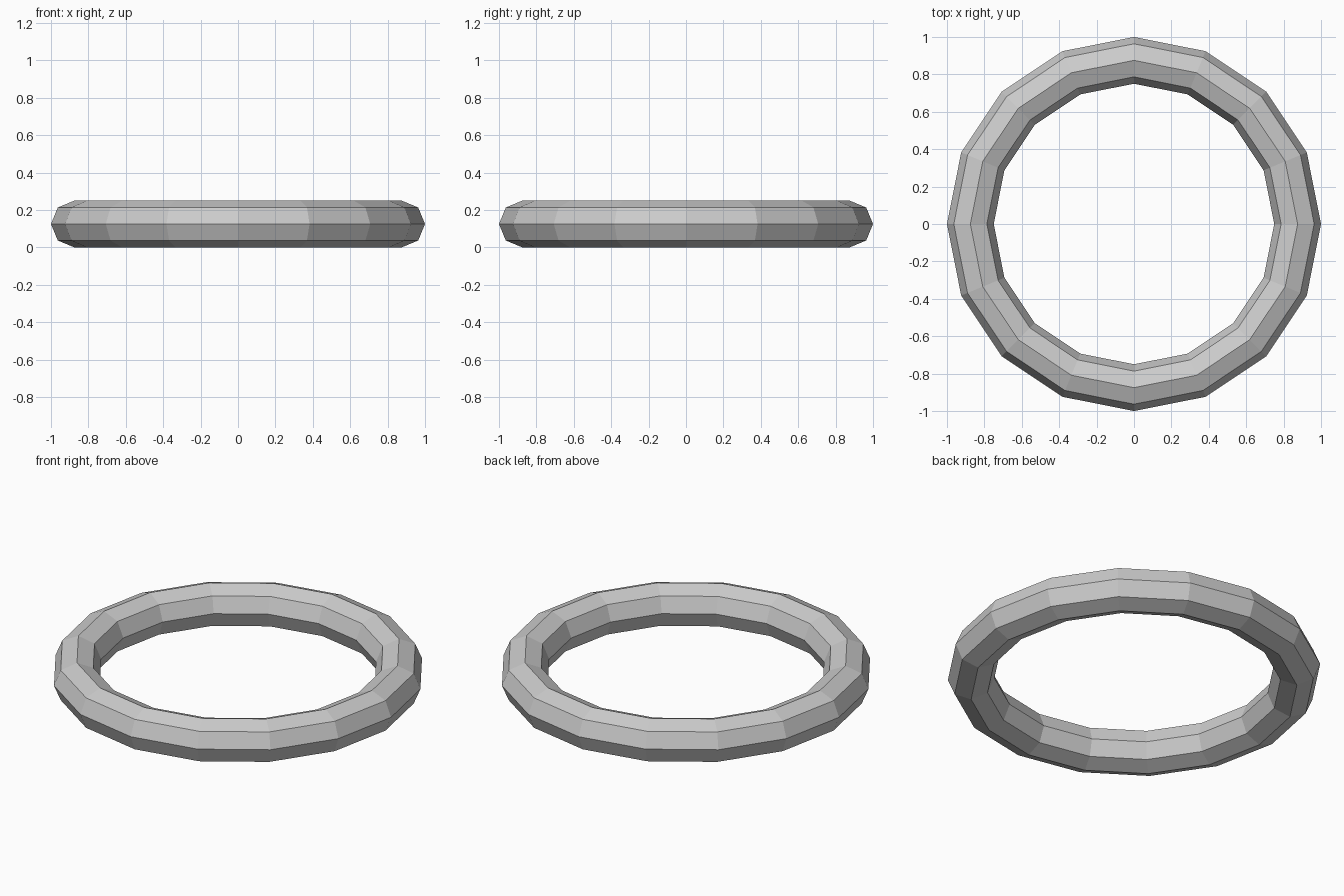
import bpy

if "Cube" in bpy.data.objects:
    bpy.data.objects.remove(bpy.data.objects["Cube"])

# Low-poly ring: 16 segments around, 8-sided tube, resting on z = 0
TUBE = 0.125
bpy.ops.mesh.primitive_torus_add(
    major_segments=16, minor_segments=8,
    major_radius=1 - TUBE, minor_radius=TUBE,
    location=(0, 0, TUBE))
ring = bpy.context.object
ring.name = "ring"
bpy.ops.object.shade_flat()
